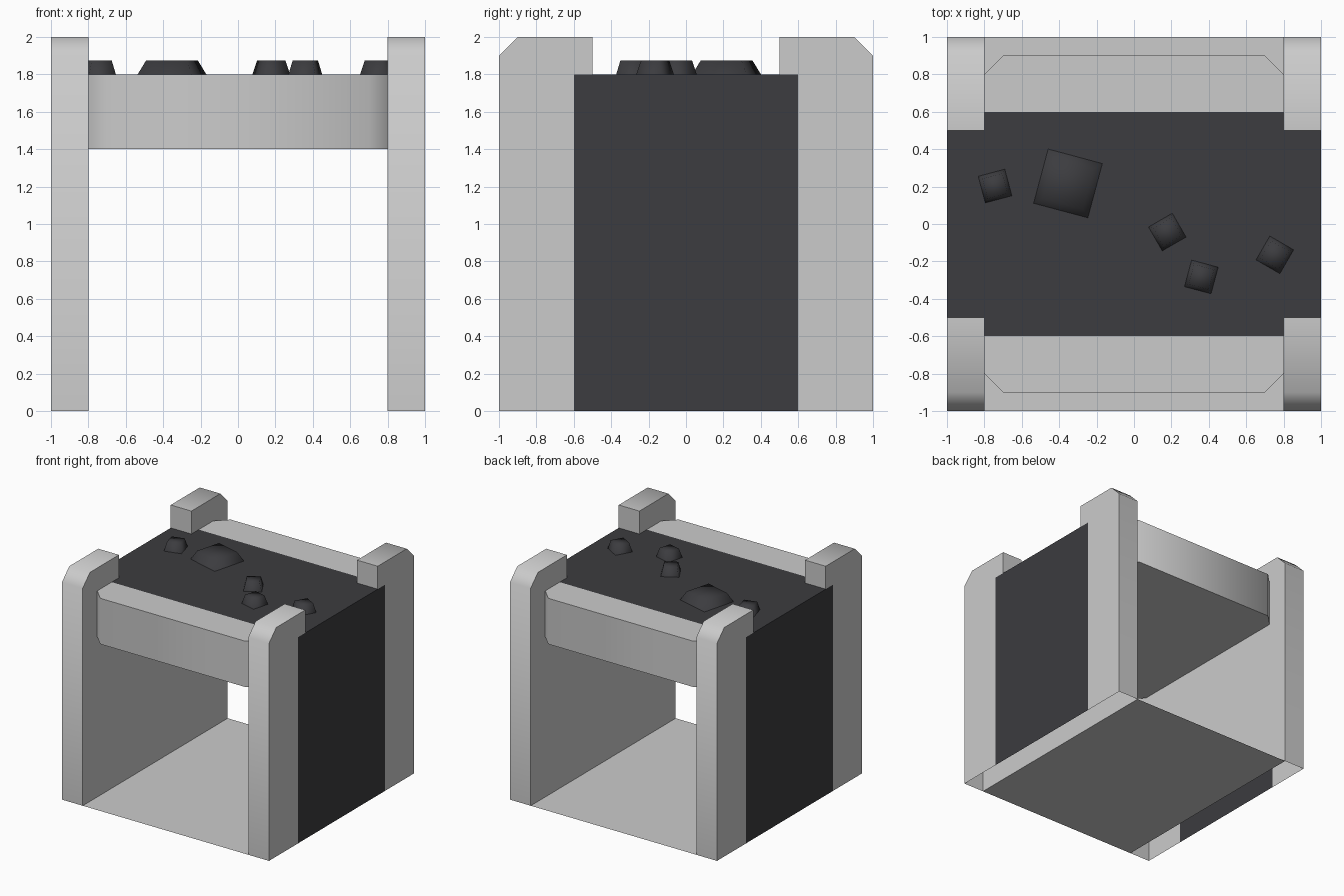
import bpy, bmesh, math
from mathutils import Vector

if "Cube" in bpy.data.objects:
    bpy.data.objects.remove(bpy.data.objects["Cube"])

dark = bpy.data.materials.new("coal_dark")
dark.diffuse_color = (0.045, 0.045, 0.05, 1)
dark.use_nodes = True
dark.node_tree.nodes["Principled BSDF"].inputs["Base Color"].default_value = dark.diffuse_color

AXES = {"x": lambda p, d: (d, p[0], p[1]),
        "y": lambda p, d: (p[0], d, p[1]),
        "z": lambda p, d: (p[0], p[1], d)}


def prism(name, axis, pts, lo, hi, skip=(), caps=True, inward=False,
          mirror=(), mat=None, angle=50):
    """Extrude a 2D outline along an axis, leaving out the skipped sides."""
    bm = bmesh.new()
    a = [bm.verts.new(AXES[axis](p, lo)) for p in pts]
    b = [bm.verts.new(AXES[axis](p, hi)) for p in pts]
    n = len(pts)
    ends = [bm.faces.new(a), bm.faces.new(b[::-1])]
    sides = [bm.faces.new((a[i], a[(i + 1) % n], b[(i + 1) % n], b[i]))
             for i in range(n)]
    bmesh.ops.recalc_face_normals(bm, faces=bm.faces[:])
    if inward:
        bmesh.ops.reverse_faces(bm, faces=bm.faces[:])
    gone = [sides[i] for i in skip] + ([] if caps else ends)
    if gone:
        bmesh.ops.delete(bm, geom=gone, context='FACES')
    return finish(name, bm, mirror, mat, angle)


def finish(name, bm, mirror=(), mat=None, angle=50):
    me = bpy.data.meshes.new(name)
    bm.to_mesh(me)
    bm.free()
    me.shade_smooth()
    me.set_sharp_from_angle(angle=math.radians(angle))
    ob = bpy.data.objects.new(name, me)
    bpy.context.collection.objects.link(ob)
    if mirror:
        m = ob.modifiers.new("mirror", 'MIRROR')
        m.use_axis = ["x" in mirror, "y" in mirror, False]
        m.use_mirror_merge = False
    if mat:
        me.materials.append(mat)
    return ob


# Four corner posts, open at the bottom and where they meet the core
prism("corner_posts", "x",
      [(-1, 0), (-1, 1.9), (-.9, 2), (-.5, 2), (-.5, 1.8), (-.6, 1.8), (-.6, 0)],
      .8, 1, skip=(4, 5, 6), mirror="xy")

# Chamfered beams across the front and back
prism("end_beams", "z",
      [(-.8, -.6), (-.8, -.8), (-.7, -.9), (.7, -.9), (.8, -.8), (.8, -.6)],
      1.4, 1.8, skip=(0, 4, 5), mirror="y")

# Tunnel lining: inner walls and ceiling
prism("tunnel_lining", "y", [(-.8, 0), (-.8, 1.4), (.8, 1.4), (.8, 0)],
      -.6, .6, skip=(3,), caps=False, inward=True)

# Dark outer shell: side panels and coal bed
prism("dark_shell", "y", [(-1, 0), (-1, 1.8), (1, 1.8), (1, 0)],
      -.6, .6, skip=(3,), caps=False, mat=dark)

# Floor sheet
bm = bmesh.new()
bm.faces.new([bm.verts.new(p) for p in
              ((-.8, -1, 0), (.8, -1, 0), (.8, 1, 0), (-.8, 1, 0))])
finish("floor", bm)

# Coal lumps: x, y, side length, turn in degrees
for i, (x, y, s, turn) in enumerate([(-.353, .217, .30, -15), (-.743, .203, .147, 15),
                                     (.178, -.043, .147, 30), (.36, -.283, .147, -15),
                                     (.753, -.165, .147, -30)]):
    bm = bmesh.new()
    bmesh.ops.create_cone(bm, cap_ends=True, segments=4, radius1=s * math.sqrt(.5),
                          radius2=s * math.sqrt(.5) * .75, depth=.075)
    bm.normal_update()
    bmesh.ops.delete(bm, geom=[f for f in bm.faces if f.normal.z < -.9], context='FACES')
    # square the lump to the axes when its turn is zero
    e = [v.co for v in bm.verts]
    base = math.atan2(e[0].y, e[0].x) - math.pi / 4
    ob = finish(f"coal_lump_{i + 1}", bm, mat=dark, angle=100)
    ob.location = Vector((x, y, 1.8375))
    ob.rotation_euler.z = math.radians(turn) - base
